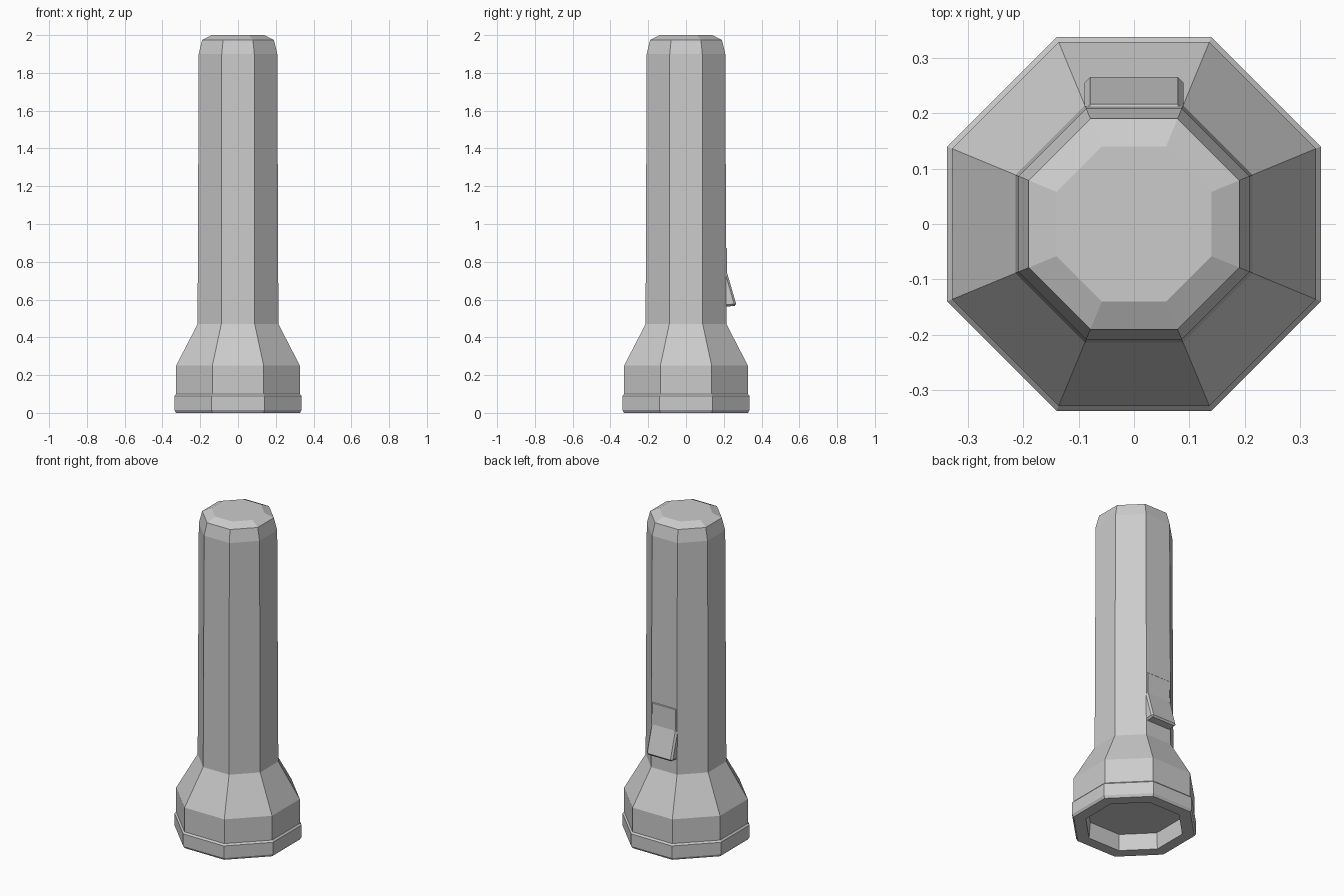
import bpy, bmesh
from math import pi, cos, sin

if "Cube" in bpy.data.objects:
    bpy.data.objects.remove(bpy.data.objects["Cube"])

SIDES = 8


def make_object(name, bm):
    bmesh.ops.recalc_face_normals(bm, faces=bm.faces)
    mesh = bpy.data.meshes.new(name)
    bm.to_mesh(mesh)
    bm.free()
    obj = bpy.data.objects.new(name, mesh)
    bpy.context.collection.objects.link(obj)
    return obj


def lathe(name, profile):
    """Stack octagonal rings from (flat-to-centre distance, z) and cap both ends."""
    bm = bmesh.new()
    rings = []
    for apothem, z in profile:
        r = apothem / cos(pi / SIDES)
        rings.append([bm.verts.new((r * cos(a), r * sin(a), z))
                      for a in ((k + 0.5) * 2 * pi / SIDES for k in range(SIDES))])
    for lo, hi in zip(rings, rings[1:]):
        for i in range(SIDES):
            j = (i + 1) % SIDES
            bm.faces.new((lo[i], lo[j], hi[j], hi[i]))
    bm.faces.new(rings[0])
    bm.faces.new(rings[-1])
    return make_object(name, bm)


def extrude_x(name, profile, half_width):
    """Extrude a closed (y, z) profile symmetrically along x."""
    bm = bmesh.new()
    face = bm.faces.new([bm.verts.new((-half_width, y, z)) for y, z in profile])
    ext = bmesh.ops.extrude_face_region(bm, geom=[face])
    verts = [v for v in ext["geom"] if isinstance(v, bmesh.types.BMVert)]
    bmesh.ops.translate(bm, verts=verts, vec=(2 * half_width, 0, 0))
    return make_object(name, bm)


# Torch casing: recessed lens, bezel lip, flared head, tapered grip, end cap
lathe("torch_body", [
    (0.255, 0.10), (0.262, 0.0),
    (0.328, 0.0), (0.337, 0.015), (0.337, 0.09), (0.328, 0.10),
    (0.328, 0.25), (0.214, 0.47),
    (0.208, 1.90), (0.190, 1.975), (0.140, 2.0),
])

# Rocker switch on the back face
switch = extrude_x("rocker_switch", [
    (0.19, 0.56), (0.268, 0.568), (0.218, 0.74), (0.216, 0.88), (0.19, 0.88),
], 0.089)
bevel = switch.modifiers.new("edge_chamfer", "BEVEL")
bevel.width = 0.01
bevel.segments = 1
bevel.limit_method = "ANGLE"
bevel.angle_limit = pi / 6
